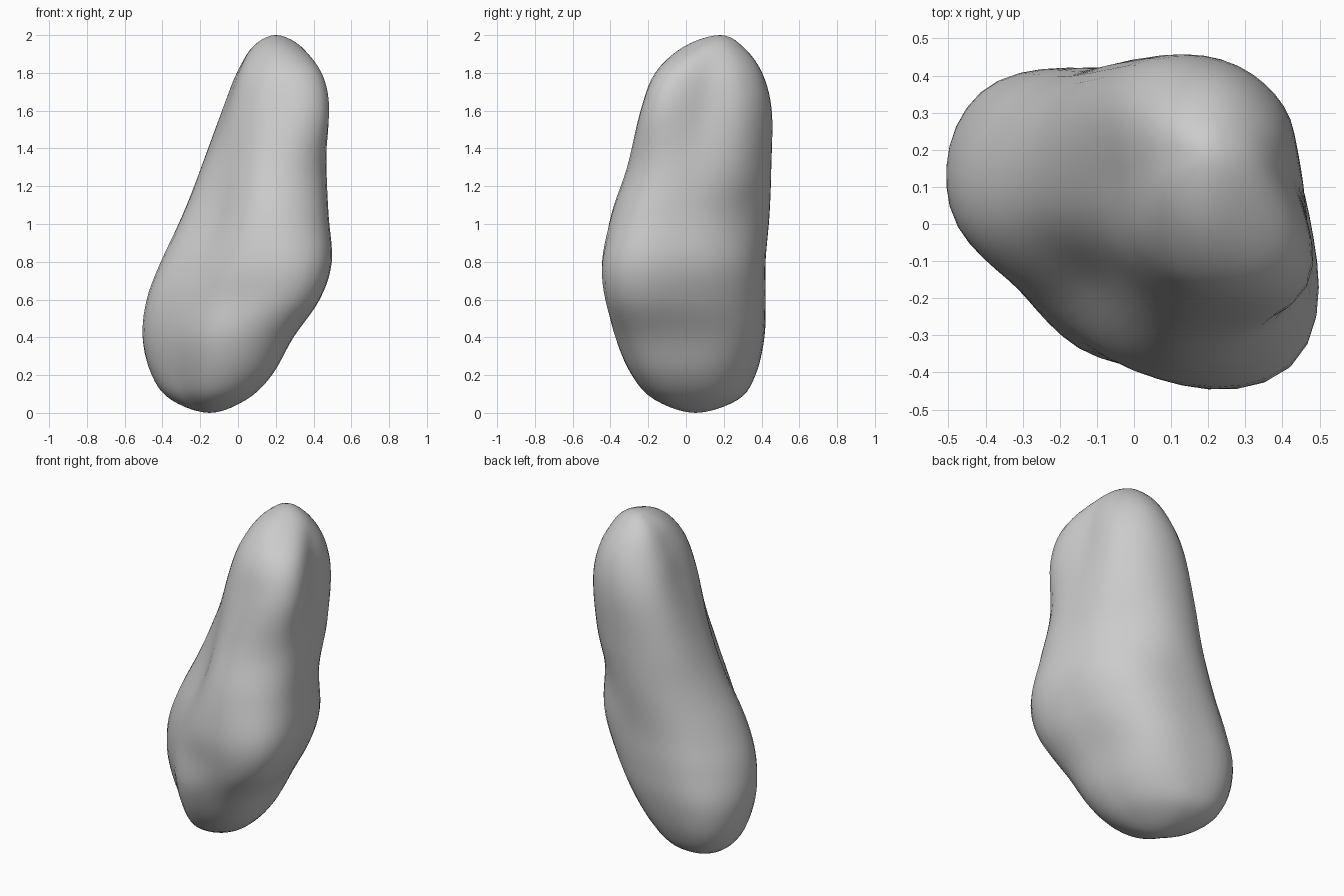
import bpy, bmesh
from math import sin, cos, pi

if "Cube" in bpy.data.objects:
    bpy.data.objects.remove(bpy.data.objects["Cube"])

# Horizontal sections: height, centre x, centre y, radius in 8 compass directions (E, NE, N ... SE)
SECTIONS = [
    (0.07, -.15, .05, .19, .19, .22, .25, .19, .15, .21, .23),
    (0.20, -.14, .05, .31, .30, .31, .37, .30, .23, .32, .38),
    (0.40, -.11, .05, .385, .38, .36, .43, .385, .30, .40, .49),
    (0.60, -.05, .03, .45, .42, .39, .45, .425, .32, .40, .58),
    (0.80,  .02, .02, .45, .42, .40, .45, .42, .315, .42, .57),
    (1.05,  .08, .04, .38, .36, .40, .42, .36, .275, .41, .485),
    (1.30,  .13, .07, .33, .35, .38, .395, .31, .27, .37, .41),
    (1.60,  .20, .11, .24, .29, .34, .36, .27, .29, .34, .38),
    (1.80,  .22, .13, .19, .22, .27, .28, .22, .25, .29, .30),
    (1.94,  .20, .17, .13, .12, .13, .14, .12, .14, .18, .16),
]
SIDES, STEPS = 48, 5


def spline(a, b, c, d, t):
    """Catmull-Rom blend between b and c."""
    return b + 0.5 * t * (c - a + t * (2*a - 5*b + 4*c - d + t * (3*(b - c) + d - a)))


def ring(section):
    """Smooth closed outline through one section."""
    z, cx, cy, *r = section
    pts = []
    for i in range(SIDES):
        f = i * 8 / SIDES
        k = int(f)
        # blending 1/r keeps the broad sides flat
        q = [1 / r[(k + n) % 8] for n in (-1, 0, 1, 2)]
        rad = 1 / spline(*q, f - k)
        a = 2 * pi * i / SIDES
        pts.append((cx + rad * cos(a), cy + rad * sin(a), z))
    return pts


def beyond(points):
    """Same ring seen from across the pole, so the ends close roundly."""
    half = SIDES // 2
    return points[half:] + points[:half]


rings = [ring(s) for s in SECTIONS]
bottom, top = (-.15, .05, 0.0), (.20, .18, 2.0)
rings = [beyond(rings[0]), [bottom] * SIDES] + rings + [[top] * SIDES, beyond(rings[-1])]

# Loft the lumpy body through the sections
bm = bmesh.new()
loops = []
for j in range(1, len(rings) - 2):
    for s in range(STEPS):
        if j == 1 and s == 0:
            continue
        t = s / STEPS
        loops.append([bm.verts.new([spline(rings[j-1][i][c], rings[j][i][c], rings[j+1][i][c],
                                           rings[j+2][i][c], t) for c in range(3)])
                      for i in range(SIDES)])
for lo, hi in zip(loops, loops[1:]):
    for i in range(SIDES):
        n = (i + 1) % SIDES
        bm.faces.new((lo[i], lo[n], hi[n], hi[i]))

# Close both rounded ends
v_bottom, v_top = bm.verts.new(bottom), bm.verts.new(top)
for i in range(SIDES):
    n = (i + 1) % SIDES
    bm.faces.new((v_bottom, loops[0][n], loops[0][i]))
    bm.faces.new((v_top, loops[-1][i], loops[-1][n]))
bmesh.ops.recalc_face_normals(bm, faces=bm.faces)
for f in bm.faces:
    f.smooth = True

mesh = bpy.data.meshes.new("boulder")
bm.to_mesh(mesh)
bm.free()
boulder = bpy.data.objects.new("boulder", mesh)
bpy.context.collection.objects.link(boulder)
